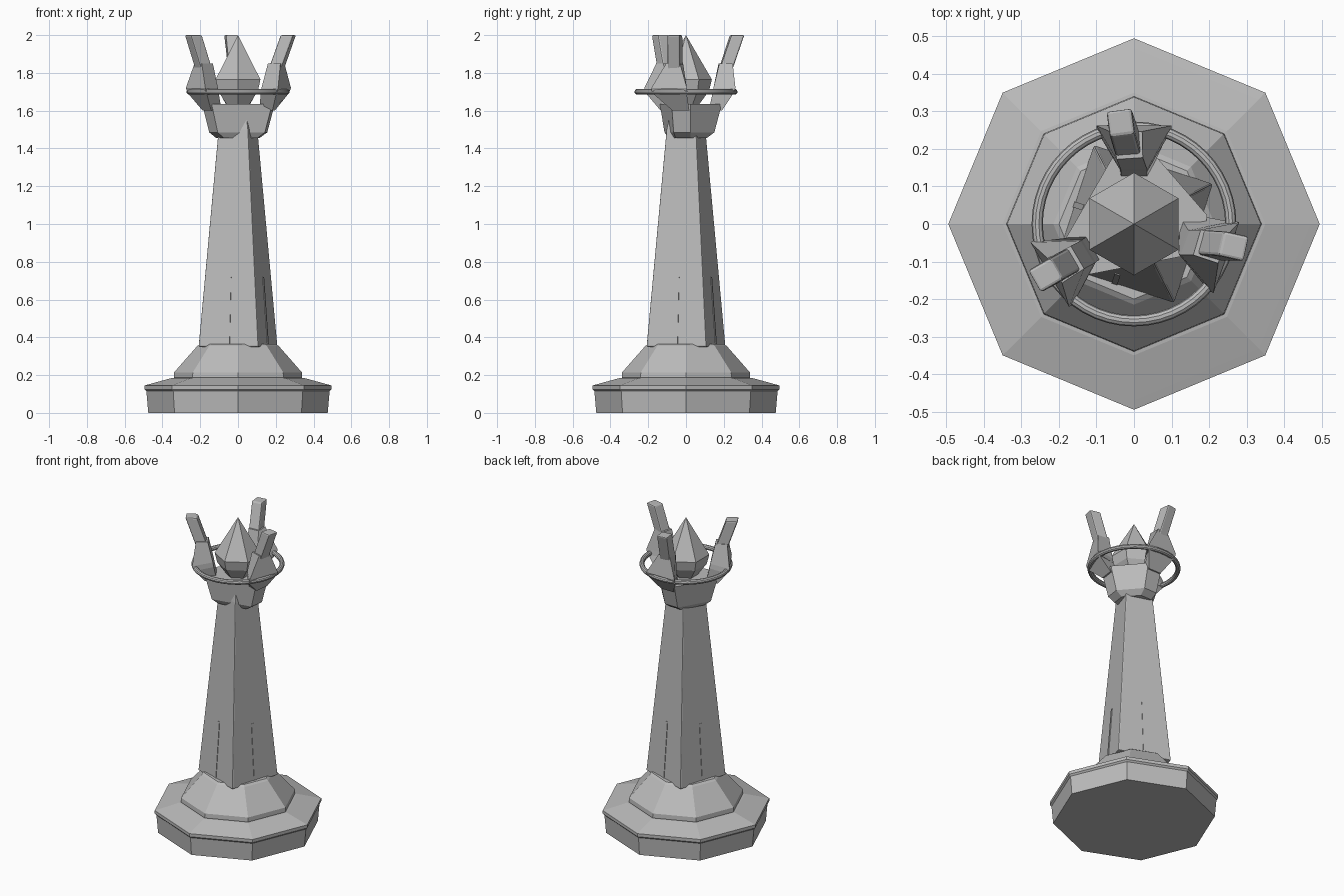
import bpy, bmesh
from math import cos, sin, radians, pi, sqrt

old = bpy.data.objects.get("Cube")
if old:
    bpy.data.objects.remove(old)

stone = bpy.data.materials.new("grey stone")
stone.use_nodes = True
stone.diffuse_color = (0.5, 0.5, 0.5, 1)
for node in stone.node_tree.nodes:
    if node.type == 'BSDF_PRINCIPLED':
        node.inputs["Base Color"].default_value = (0.5, 0.5, 0.5, 1)


def loft(name, sections, bevel=0):
    """Skin equal-length cross-sections from bottom to top and cap both ends."""
    bm = bmesh.new()
    rows = [[bm.verts.new(p) for p in s] for s in sections]
    n = len(rows[0])
    for low, high in zip(rows, rows[1:]):
        for i in range(n):
            j = (i + 1) % n
            bm.faces.new((low[i], low[j], high[j], high[i]))
    bm.faces.new(rows[0][::-1])
    bm.faces.new(rows[-1])
    bmesh.ops.remove_doubles(bm, verts=bm.verts, dist=0.0005)
    bmesh.ops.recalc_face_normals(bm, faces=bm.faces)
    mesh = bpy.data.meshes.new(name)
    bm.to_mesh(mesh)
    bm.free()
    mesh.materials.append(stone)
    obj = bpy.data.objects.new(name, mesh)
    bpy.context.collection.objects.link(obj)
    if bevel:
        mod = obj.modifiers.new("soft edges", 'BEVEL')
        mod.width = bevel
        mod.segments = 2
    return obj


def polygon(sides, r, z, turn=0):
    return [(r * cos(radians(turn) + 2 * pi * i / sides),
             r * sin(radians(turn) + 2 * pi * i / sides), z) for i in range(sides)]


def polar(angle, r, t, z):
    """Point at radius r along angle, shifted sideways by t."""
    a = radians(angle)
    return (r * cos(a) - t * sin(a), r * sin(a) + t * cos(a), z)


def prism(name, sides, profile, turn=0, bevel=0):
    return loft(name, [polygon(sides, r, z, turn) for r, z in profile], bevel)


# Octagonal plinth with a lip, and the sloping skirt above it
prism("plinth", 8, [(0.475, 0), (0.485, 0.115), (0.495, 0.125), (0.495, 0.145),
                    (0.47, 0.152), (0.35, 0.185), (0.3, 0.19)])
prism("skirt", 8, [(0.335, 0.17), (0.34, 0.19), (0.338, 0.215),
                   (0.215, 0.355), (0.2, 0.365)])

# Tapering square column, turned on the plinth
TURN = 27
LOW, HIGH = (0.236, 0.35), (0.117, 1.5)
prism("column", 4, [LOW, HIGH, (0.1, 1.57)], TURN, bevel=0.006)

# Slim seam up the middle of each column face
for k in range(4):
    sections = []
    for z in (0.35, 0.72):
        f = (z - LOW[1]) / (HIGH[1] - LOW[1])
        flat = (LOW[0] + f * (HIGH[0] - LOW[0])) / sqrt(2)
        sections.append([polar(TURN + 45 + 90 * k, flat + d, t, z)
                         for d, t in ((-0.01, -0.008), (0.003, -0.008),
                                      (0.003, 0.008), (-0.01, 0.008))])
    loft("column_seam", sections)

# Capital: a flared triangle with blunt corners under the three prongs
FEET = (-8, 90, 210)
capital = []
for r, w, z in ((0.11, 0.04, 1.455), (0.15, 0.045, 1.485), (0.19, 0.05, 1.635)):
    capital.append([polar(a, r, s * w, z) for a in FEET for s in (-1, 1)])
loft("capital", capital)

# Three prongs: leg, wide bracket on the ring, outward leaning bar
# columns: inner radius, outer radius, inner half width, outer half width, z
LEG = ((0.12, 0.19, 0.035, 0.045, 1.6), (0.14, 0.25, 0.035, 0.095, 1.69))
BRACKET = ((0.14, 0.25, 0.035, 0.1, 1.69), (0.145, 0.262, 0.035, 0.1, 1.72),
           (0.175, 0.245, 0.035, 0.038, 1.85))
BAR = ((0.165, 0.235, 0.034, 0.034, 1.79), (0.238, 0.308, 0.034, 0.034, 2.0))


def arm_section(angle, spec):
    r_in, r_out, w_in, w_out, z = spec
    return [polar(angle, r_in, -w_in, z), polar(angle, r_out, -w_out, z),
            polar(angle, r_out, w_out, z), polar(angle, r_in, w_in, z)]


for foot, mid, tip in zip(FEET, (-20, 90, 211), (-12.5, 97.5, 210)):
    loft("prong_leg", [arm_section(foot, LEG[0]), arm_section(mid, LEG[1])])
    loft("prong_bracket", [arm_section(mid, BRACKET[0]), arm_section(mid, BRACKET[1]),
                           arm_section((mid + tip) / 2, BRACKET[2])])
    loft("prong_bar", [arm_section((mid + tip) / 2, BAR[0]),
                       arm_section(tip, BAR[1])], bevel=0.008)

# Ring round the prongs
bpy.ops.mesh.primitive_torus_add(major_radius=0.258, minor_radius=0.015,
                                 major_segments=48, minor_segments=10,
                                 location=(0, 0, 1.7))
ring = bpy.context.object
ring.name = "ring"
ring.data.materials.append(stone)
bpy.ops.object.shade_smooth_by_angle()

# Six-sided crystal held in the middle
prism("crystal", 6, [(0.06, 1.62), (0.122, 1.705), (0.137, 1.765), (0, 2.0)], 30)
